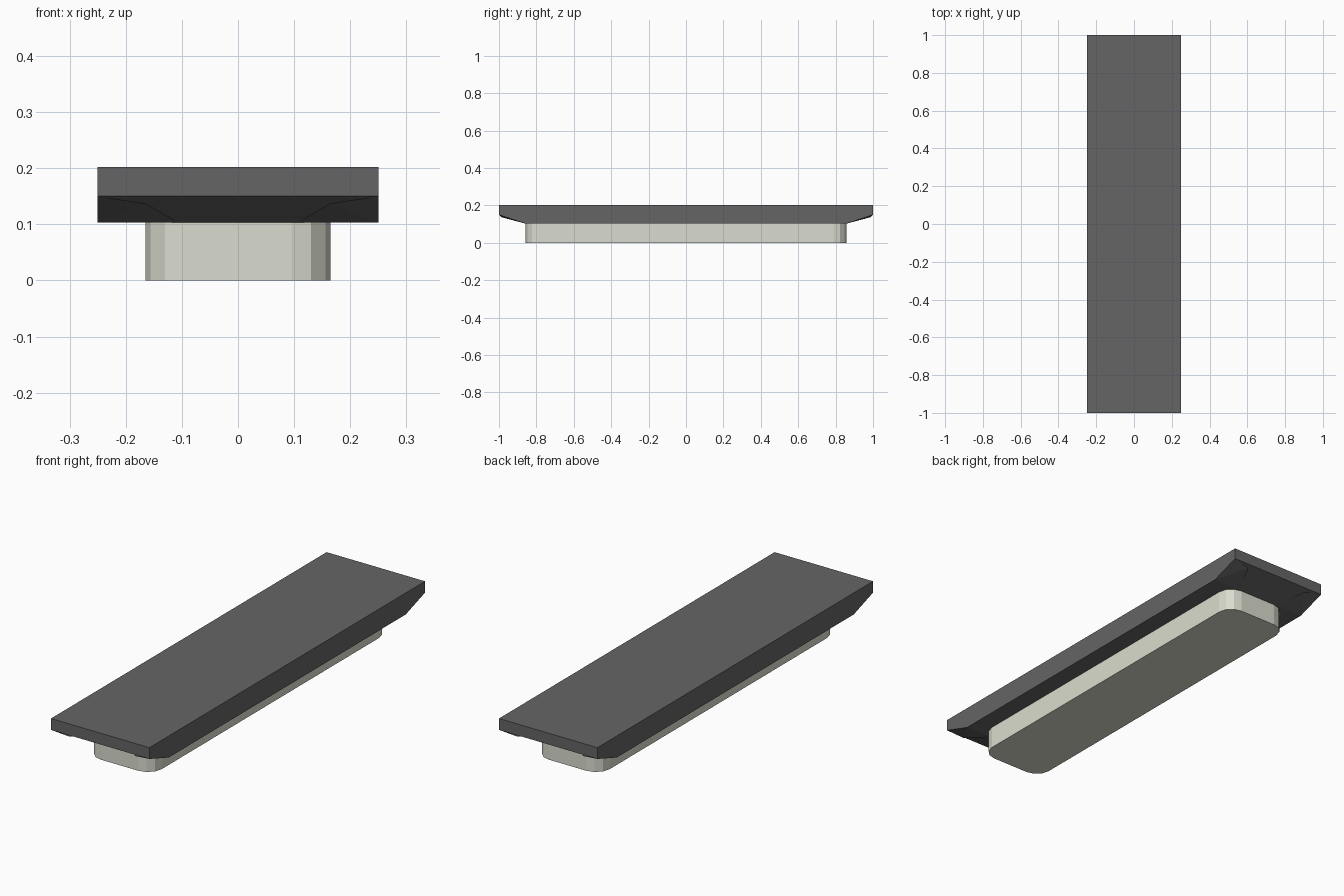
import bpy, bmesh, math

if "Cube" in bpy.data.objects:
    bpy.data.objects.remove(bpy.data.objects["Cube"])


def make_object(name, bm, color):
    bmesh.ops.remove_doubles(bm, verts=bm.verts, dist=1e-5)
    bmesh.ops.recalc_face_normals(bm, faces=bm.faces)
    mesh = bpy.data.meshes.new(name)
    bm.to_mesh(mesh)
    bm.free()
    mat = bpy.data.materials.new(name + "_material")
    mat.diffuse_color = color
    mat.use_nodes = True
    mat.node_tree.nodes["Principled BSDF"].inputs["Base Color"].default_value = mat.diffuse_color
    mesh.materials.append(mat)
    obj = bpy.data.objects.new(name, mesh)
    bpy.context.collection.objects.link(obj)
    return obj


def add_face(bm, *points):
    bm.faces.new([bm.verts.new(p) for p in points])


TOP, LIP, UNDER = 0.202, 0.15, 0.103
W, L, RAMP = 0.25, 1.0, 0.86      # half width, half length, start of end ramps

# Base: rounded rectangle with three facets per corner
BX, BY, R = 0.165, 0.858, 0.07
outline = []
for sx, sy, start in ((1, 1, 0), (-1, 1, 90), (-1, -1, 180), (1, -1, 270)):
    for i in range(4):
        a = math.radians(start + 30 * i)
        outline.append((sx * (BX - R) + R * math.cos(a),
                        sy * (BY - R) + R * math.sin(a), 0))
bm = bmesh.new()
bottom = bm.faces.new([bm.verts.new(p) for p in outline])
ext = bmesh.ops.extrude_face_region(bm, geom=[bottom], use_keep_orig=True)
top_verts = [g for g in ext["geom"] if isinstance(g, bmesh.types.BMVert)]
bmesh.ops.translate(bm, verts=top_verts, vec=(0, 0, UNDER))
make_object("base", bm, (0.70, 0.72, 0.62, 1))

# Top slab: flat top, straight sides, undercut ends with small corner bulges
bm = bmesh.new()
add_face(bm, (-W, -L, TOP), (W, -L, TOP), (W, L, TOP), (-W, L, TOP))
CX = 0.105
add_face(bm, (-W, -RAMP, UNDER), (-CX, -RAMP, UNDER), (CX, -RAMP, UNDER), (W, -RAMP, UNDER),
         (W, RAMP, UNDER), (CX, RAMP, UNDER), (-CX, RAMP, UNDER), (-W, RAMP, UNDER))
for s in (-1, 1):
    # Long side
    add_face(bm, (s * W, -L, TOP), (s * W, -L, LIP), (s * W, -RAMP, UNDER),
             (s * W, RAMP, UNDER), (s * W, L, LIP), (s * W, L, TOP))
    # End face and ramp
    add_face(bm, (-W, s * L, TOP), (W, s * L, TOP), (W, s * L, LIP), (-W, s * L, LIP))
    add_face(bm, (-W, s * L, LIP), (W, s * L, LIP),
             (CX, s * RAMP, UNDER), (-CX, s * RAMP, UNDER))
    # Corner bulges
    for m in (-1, 1):
        end = (m * W, s * L, LIP)
        side = (m * W, s * RAMP, UNDER)
        inner = (m * CX, s * RAMP, UNDER)
        bulge = (m * 0.165, s * 0.988, 0.137)
        add_face(bm, end, bulge, inner)
        add_face(bm, end, side, bulge)
        add_face(bm, bulge, side, inner)
make_object("top_slab", bm, (0.13, 0.13, 0.13, 1))
